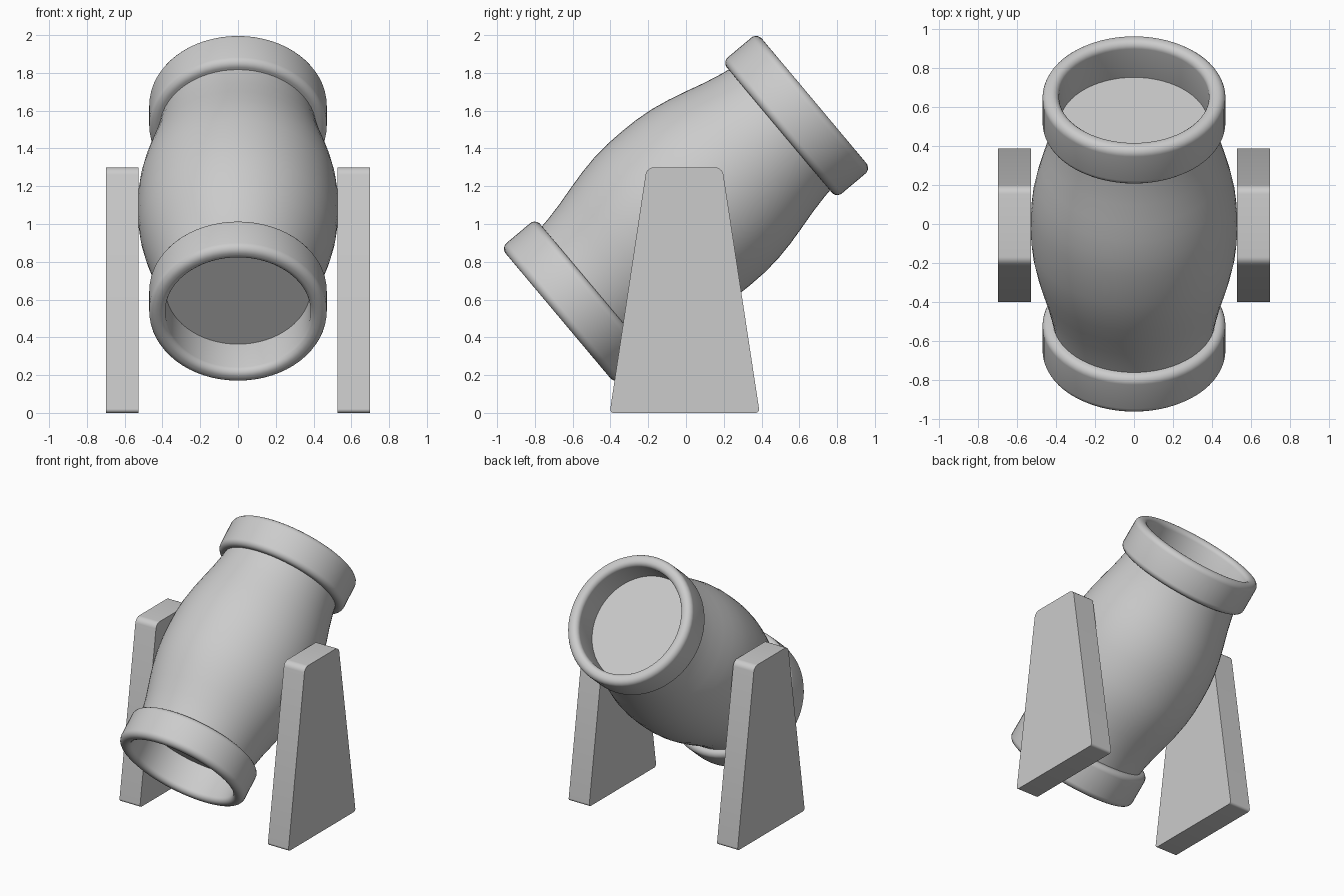
import bpy, bmesh
from math import cos, sin, pi, radians, tan
from mathutils import Vector, Matrix

if "Cube" in bpy.data.objects:
    bpy.data.objects.remove(bpy.data.objects["Cube"])

TILT = Matrix.Translation((0, 0, 1.083)) @ Matrix.Rotation(radians(40), 4, 'X')


def rounded(points, radii, steps=5):
    """2D outline with each corner replaced by an arc."""
    out = []
    for i, (p, r) in enumerate(zip(points, radii)):
        p = Vector(p)
        a = (Vector(points[i - 1]) - p).normalized()
        b = (Vector(points[(i + 1) % len(points)]) - p).normalized()
        half = a.angle(b) / 2
        centre = p + (a + b).normalized() * (r / sin(half))
        s = p + a * (r / tan(half)) - centre
        e = p + b * (r / tan(half)) - centre
        for k in range(steps + 1):
            d = s.lerp(e, k / steps).normalized() * r
            out.append(tuple(centre + d))
    return out


def finish(bm, name):
    bmesh.ops.remove_doubles(bm, verts=bm.verts, dist=1e-5)
    bmesh.ops.recalc_face_normals(bm, faces=bm.faces)
    mesh = bpy.data.meshes.new(name)
    bm.to_mesh(mesh)
    bm.free()
    obj = bpy.data.objects.new(name, mesh)
    bpy.context.collection.objects.link(obj)
    bpy.ops.object.select_all(action='DESELECT')
    obj.select_set(True)
    bpy.context.view_layer.objects.active = obj
    bpy.ops.object.shade_smooth_by_angle(angle=radians(35))
    return obj


def lathe(name, profile, closed, segments=64):
    """Spin (radius, axial) points around the tilted barrel axis (local y)."""
    bm = bmesh.new()
    rings = [[bm.verts.new((r * cos(2 * pi * s / segments), y,
                            r * sin(2 * pi * s / segments)))
              for s in range(segments)] for r, y in profile]
    pairs = list(zip(rings, rings[1:]))
    if closed:
        pairs.append((rings[-1], rings[0]))
    else:
        bm.faces.new(rings[0])
        bm.faces.new(rings[-1])
    for lo, hi in pairs:
        for s in range(segments):
            t = (s + 1) % segments
            bm.faces.new((lo[s], lo[t], hi[t], hi[s]))
    bm.transform(TILT)
    return finish(bm, name)


# bulging barrel, capped just inside the end bands
half = [(0.53, 0), (0.528, 0.1), (0.518, 0.2), (0.499, 0.3), (0.474, 0.4),
        (0.447, 0.5), (0.425, 0.6), (0.415, 0.66)]
lathe("barrel", [(r, -y) for r, y in half[:0:-1]] + half, False)

# rounded bands forming the open recess at each end
for side, name in ((1, "upper_band"), (-1, "lower_band")):
    section = rounded([(0.385, 0.645), (0.47, 0.645), (0.47, 0.885), (0.385, 0.885)],
                      [0.002, 0.038, 0.04, 0.035])
    lathe(name, [(r, side * y) for r, y in section], True)

# tapered side supports
outline = rounded([(-0.404, 0), (0.39, 0), (0.192, 1.3), (-0.208, 1.3)],
                  [0.018, 0.018, 0.045, 0.045])
for side, name in ((1, "right_support"), (-1, "left_support")):
    bm = bmesh.new()
    face = bm.faces.new([bm.verts.new((side * 0.528, y, z)) for y, z in outline])
    ext = bmesh.ops.extrude_face_region(bm, geom=[face], use_keep_orig=True)
    moved = [g for g in ext["geom"] if isinstance(g, bmesh.types.BMVert)]
    bmesh.ops.translate(bm, verts=moved, vec=(side * 0.17, 0, 0))
    finish(bm, name)
